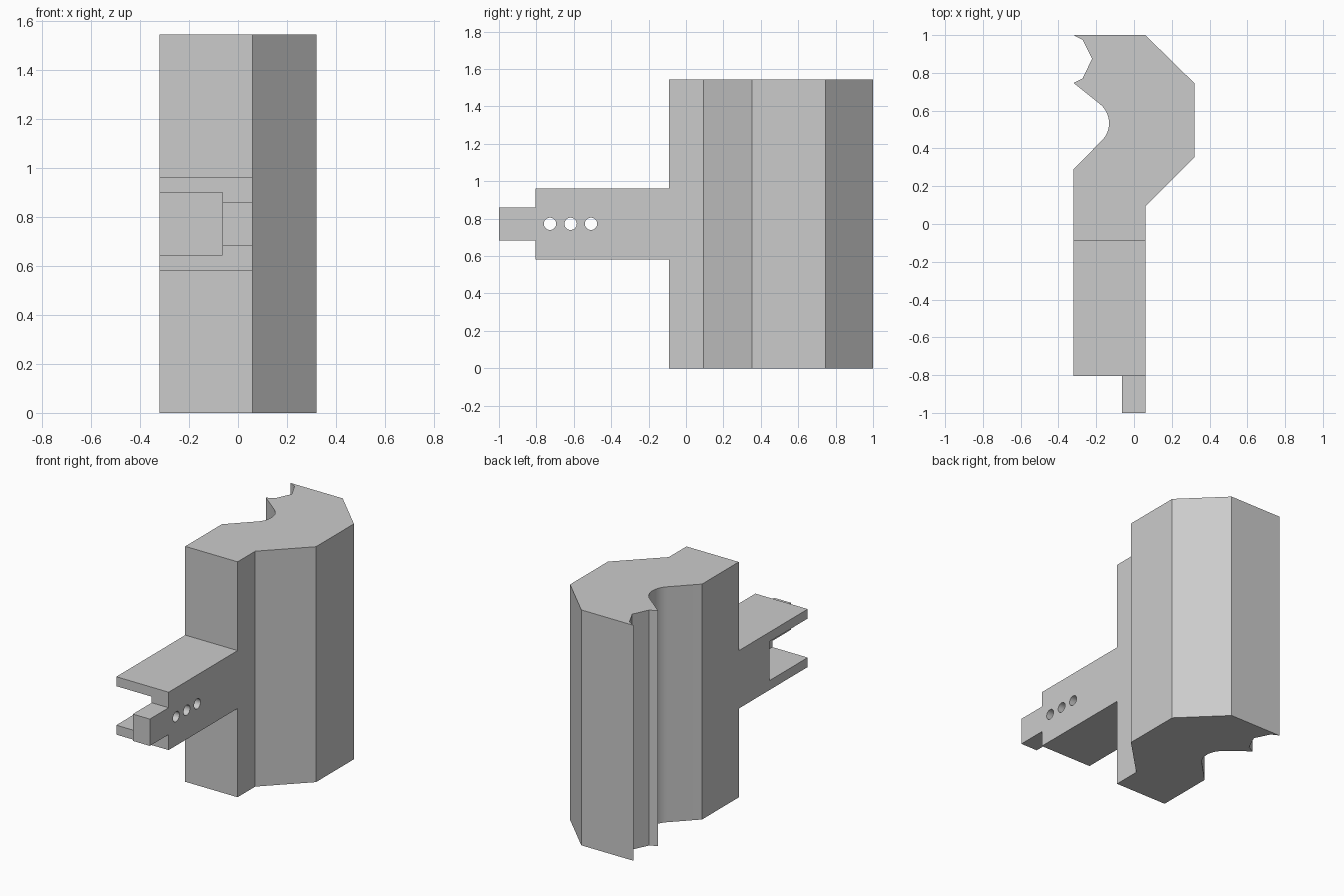
import bpy, bmesh
from math import cos, sin, radians
from mathutils import Matrix, Vector

if "Cube" in bpy.data.objects:
    bpy.data.objects.remove(bpy.data.objects["Cube"])

grey = bpy.data.materials.new("light_grey")
grey.use_nodes = True
grey.diffuse_color = (0.6, 0.6, 0.6, 1)
grey.node_tree.nodes["Principled BSDF"].inputs["Base Color"].default_value = (0.6, 0.6, 0.6, 1)

HEIGHT = 1.545
MID = HEIGHT / 2


def add_object(name, bm):
    bmesh.ops.recalc_face_normals(bm, faces=bm.faces)
    mesh = bpy.data.meshes.new(name)
    bm.to_mesh(mesh)
    bm.free()
    mesh.materials.append(grey)
    obj = bpy.data.objects.new(name, mesh)
    bpy.context.collection.objects.link(obj)
    return obj


def box(name, x, y, half_height):
    """Box centred on the mid height, spanning the x and y ranges."""
    bm = bmesh.new()
    bmesh.ops.create_cube(bm, size=1)
    size = Vector((x[1] - x[0], y[1] - y[0], 2 * half_height))
    centre = Vector((sum(x) / 2, sum(y) / 2, MID))
    for v in bm.verts:
        v.co = v.co * size + centre
    return add_object(name, bm)


def combine(target, other, operation):
    """Apply a boolean and discard the helper."""
    mod = target.modifiers.new("combine", 'BOOLEAN')
    mod.operation = operation
    mod.solver = 'EXACT'
    mod.object = other
    bpy.context.view_layer.objects.active = target
    bpy.ops.object.modifier_apply(modifier=mod.name)
    bpy.data.objects.remove(other)


def smooth(obj):
    bpy.ops.object.select_all(action='DESELECT')
    obj.select_set(True)
    bpy.context.view_layer.objects.active = obj
    bpy.ops.object.shade_smooth_by_angle(angle=radians(25))


# Body: one upright extrusion with a toothed notch and a rounded groove
outline = [(-0.32, -0.09), (0.06, -0.09), (0.06, 0.093), (0.32, 0.352),
           (0.32, 0.745), (0.06, 1), (-0.32, 1), (-0.272, 0.975),
           (-0.222, 0.875), (-0.272, 0.77), (-0.32, 0.747)]
STEPS = 16
for i in range(STEPS + 1):
    a = radians(52 - 97 * i / STEPS)
    outline.append((-0.262 + 0.13 * cos(a), 0.534 + 0.13 * sin(a)))
outline.append((-0.32, 0.29))

bm = bmesh.new()
base = bm.faces.new([bm.verts.new((x, y, 0)) for x, y in outline])
top = bmesh.ops.extrude_face_region(bm, geom=[base])["geom"]
bmesh.ops.translate(bm, vec=(0, 0, HEIGHT),
                    verts=[g for g in top if isinstance(g, bmesh.types.BMVert)])
smooth(add_object("body", bm))

# Arm: block with a side pocket and a narrow end tongue
arm = box("arm", (-0.32, 0.06), (-0.805, -0.09), 0.19)
combine(arm, box("pocket_cutter", (-0.5, -0.063), (-0.9, -0.41), 0.128), 'DIFFERENCE')
combine(arm, box("tongue", (-0.063, 0.06), (-1, -0.7), 0.088), 'UNION')

# Three pin holes through the arm web
for y in (-0.727, -0.617, -0.508):
    bm = bmesh.new()
    bmesh.ops.create_cone(bm, cap_ends=True, segments=32, radius1=0.033, radius2=0.033,
                          depth=0.3, matrix=Matrix.Translation((0, y, MID))
                          @ Matrix.Rotation(radians(90), 4, 'Y'))
    combine(arm, add_object("hole_cutter", bm), 'DIFFERENCE')
smooth(arm)
